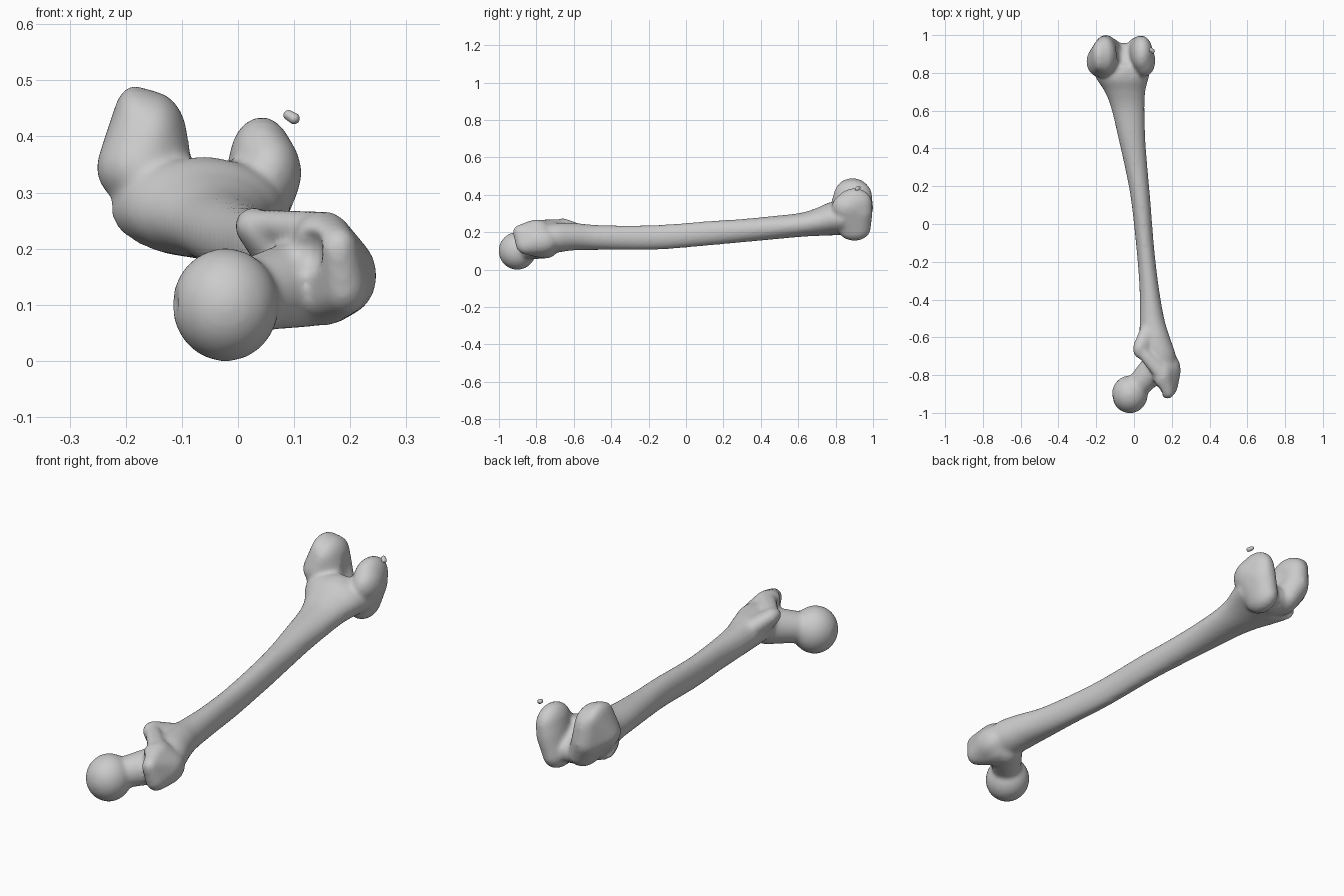
import bpy, bmesh
from math import sin, cos, pi
from mathutils import Vector, Matrix

if "Cube" in bpy.data.objects:
    bpy.data.objects.remove(bpy.data.objects["Cube"])


def ball(bm, c, r):
    m = Matrix.Translation(c) @ Matrix.Diagonal((*r, 1))
    return bmesh.ops.create_icosphere(bm, subdivisions=4, radius=1, matrix=m)["verts"]


def hull(bm, *balls):
    """Convex skin around a chain of ellipsoids, added to bm as a closed shell."""
    tmp = bmesh.new()
    for c, r in balls:
        ball(tmp, c, r)
    res = bmesh.ops.convex_hull(tmp, input=tmp.verts[:])
    junk = {v for v in res["geom_interior"] + res["geom_unused"] if isinstance(v, bmesh.types.BMVert)}
    bmesh.ops.delete(tmp, geom=[v for v in junk if v.is_valid], context="VERTS")
    loose = [v for v in tmp.verts if not v.link_faces]
    bmesh.ops.delete(tmp, geom=loose, context="VERTS")
    bmesh.ops.recalc_face_normals(tmp, faces=tmp.faces[:])
    me = bpy.data.meshes.new("tmp")
    tmp.to_mesh(me)
    bm.from_mesh(me)
    tmp.free()
    bpy.data.meshes.remove(me)


def loft(bm, secs, n=32, steps=6):
    """Smooth tube through sections (y, x_min, x_max, z_min, z_max)."""
    secs = [Vector(s) for s in secs]
    pts = []
    for i in range(len(secs) - 1):
        a, b = secs[i], secs[i + 1]
        p, q = secs[max(i - 1, 0)], secs[min(i + 2, len(secs) - 1)]
        for k in range(steps):
            t = k / steps
            pts.append(0.5 * (2 * a + (b - p) * t + (2 * p - 5 * a + 4 * b - q) * t * t
                              + (3 * a - p - 3 * b + q) * t ** 3))
    pts.append(secs[-1])
    rings = []
    for y, x0, x1, z0, z1 in pts:
        ring = []
        for k in range(n):
            c, s = cos(2 * pi * k / n), sin(2 * pi * k / n)
            ring.append(bm.verts.new(((x0 + x1) / 2 + c * (x1 - x0) / 2, y,
                                      (z0 + z1) / 2 + s * (z1 - z0) / 2)))
        rings.append(ring)
    faces = [bm.faces.new(rings[0]), bm.faces.new(rings[-1][::-1])]
    for a, b in zip(rings, rings[1:]):
        faces += [bm.faces.new((a[k], b[k], b[(k + 1) % n], a[(k + 1) % n])) for k in range(n)]
    bmesh.ops.recalc_face_normals(bm, faces=faces)


def make(name, bm):
    me = bpy.data.meshes.new(name)
    bm.to_mesh(me)
    bm.free()
    ob = bpy.data.objects.new(name, me)
    bpy.context.collection.objects.link(ob)
    me.shade_smooth()
    return ob


bm = bmesh.new()

# shaft, flaring at both ends
loft(bm, [
    (-0.80, 0.08, 0.22, 0.08, 0.23), (-0.70, 0.045, 0.222, 0.09, 0.25),
    (-0.60, 0.03, 0.19, 0.103, 0.25), (-0.50, 0.03, 0.16, 0.105, 0.24),
    (-0.34, 0.029, 0.132, 0.105, 0.236), (-0.13, 0.013, 0.107, 0.108, 0.24),
    (0.13, -0.016, 0.086, 0.13, 0.26), (0.29, -0.046, 0.072, 0.145, 0.27),
    (0.45, -0.082, 0.06, 0.16, 0.285), (0.61, -0.12, 0.056, 0.175, 0.303),
    (0.70, -0.155, 0.06, 0.18, 0.33), (0.77, -0.20, 0.077, 0.183, 0.36),
    (0.84, -0.23, 0.095, 0.185, 0.36)])

# ball head and neck
ball(bm, (-0.022, -0.902, 0.1), (0.095, 0.1, 0.101))
hull(bm, ((-0.01, -0.89, 0.11), (0.06, 0.06, 0.06)),
     ((0.045, -0.835, 0.117), (0.053, 0.053, 0.054)),
     ((0.12, -0.75, 0.14), (0.08, 0.075, 0.08)))

# greater trochanter with its raised tip
hull(bm, ((0.19, -0.775, 0.152), (0.057, 0.09, 0.07)),
     ((0.15, -0.77, 0.108), (0.06, 0.07, 0.045)),
     ((0.188, -0.85, 0.135), (0.045, 0.06, 0.055)),
     ((0.178, -0.885, 0.2), (0.035, 0.041, 0.04)),
     ((0.15, -0.80, 0.225), (0.05, 0.07, 0.042)))

# lesser trochanter and the crest joining the two
hull(bm, ((0.028, -0.66, 0.24), (0.034, 0.05, 0.034)),
     ((0.07, -0.62, 0.20), (0.045, 0.11, 0.05)))
hull(bm, ((0.035, -0.67, 0.243), (0.028, 0.035, 0.028)),
     ((0.145, -0.79, 0.235), (0.035, 0.05, 0.032)))

# medial condyle
hull(bm, ((-0.155, 0.892, 0.398), (0.064, 0.102, 0.083)),
     ((-0.185, 0.89, 0.425), (0.038, 0.085, 0.065)),
     ((-0.175, 0.86, 0.345), (0.077, 0.085, 0.07)),
     ((-0.15, 0.91, 0.33), (0.065, 0.091, 0.08)),
     ((-0.115, 0.89, 0.255), (0.06, 0.09, 0.062)))

# lateral condyle
hull(bm, ((0.042, 0.9, 0.352), (0.058, 0.096, 0.083)),
     ((0.055, 0.865, 0.335), (0.058, 0.085, 0.075)),
     ((0.035, 0.91, 0.31), (0.06, 0.088, 0.08)),
     ((0.012, 0.9, 0.222), (0.056, 0.088, 0.068)))

# bridge between the condyles
hull(bm, ((-0.055, 0.875, 0.245), (0.09, 0.085, 0.062)),
     ((-0.06, 0.80, 0.29), (0.09, 0.06, 0.075)))

bone = make("thigh_bone", bm)

# shallow hollows: notch, head pit, pit beside the trochanter tip
hollows = {
    "condyle_notch_cutter": ((-0.058, 0.96, 0.385), (0.04, 0.13, 0.085)),
    "groove_cutter": ((-0.06, 0.99, 0.17), (0.045, 0.09, 0.045)),
    "head_pit_cutter": ((-0.127, -0.925, 0.105), (0.022, 0.025, 0.028)),
    "trochanter_pit_cutter": ((0.122, -0.885, 0.195), (0.03, 0.05, 0.045)),
}


def remesh():
    mod = bone.modifiers.new("blend", "REMESH")
    mod.mode = "VOXEL"
    mod.voxel_size = 0.008


remesh()
for name, (c, r) in hollows.items():
    cb = bmesh.new()
    ball(cb, c, r)
    cutter = make(name, cb)
    cutter.hide_render = True
    cutter.hide_viewport = True
    cut = bone.modifiers.new(name, "BOOLEAN")
    cut.operation = "DIFFERENCE"
    cut.object = cutter
remesh()
soft = bone.modifiers.new("soften", "SMOOTH")
soft.factor = 0.5
soft.iterations = 9

# freeze the modifier result and shade it smooth
dg = bpy.context.evaluated_depsgraph_get()
final = bpy.data.meshes.new_from_object(bone.evaluated_get(dg))
bone.modifiers.clear()
bone.data = final
final.shade_smooth()
for name in hollows:
    bpy.data.objects.remove(bpy.data.objects[name])

# small loose bone fragment behind the lateral condyle
fb = bmesh.new()
hull(fb, ((0.09, 0.922, 0.438), (0.009, 0.012, 0.009)),
     ((0.1, 0.915, 0.432), (0.01, 0.012, 0.01)))
make("loose_fragment", fb)
